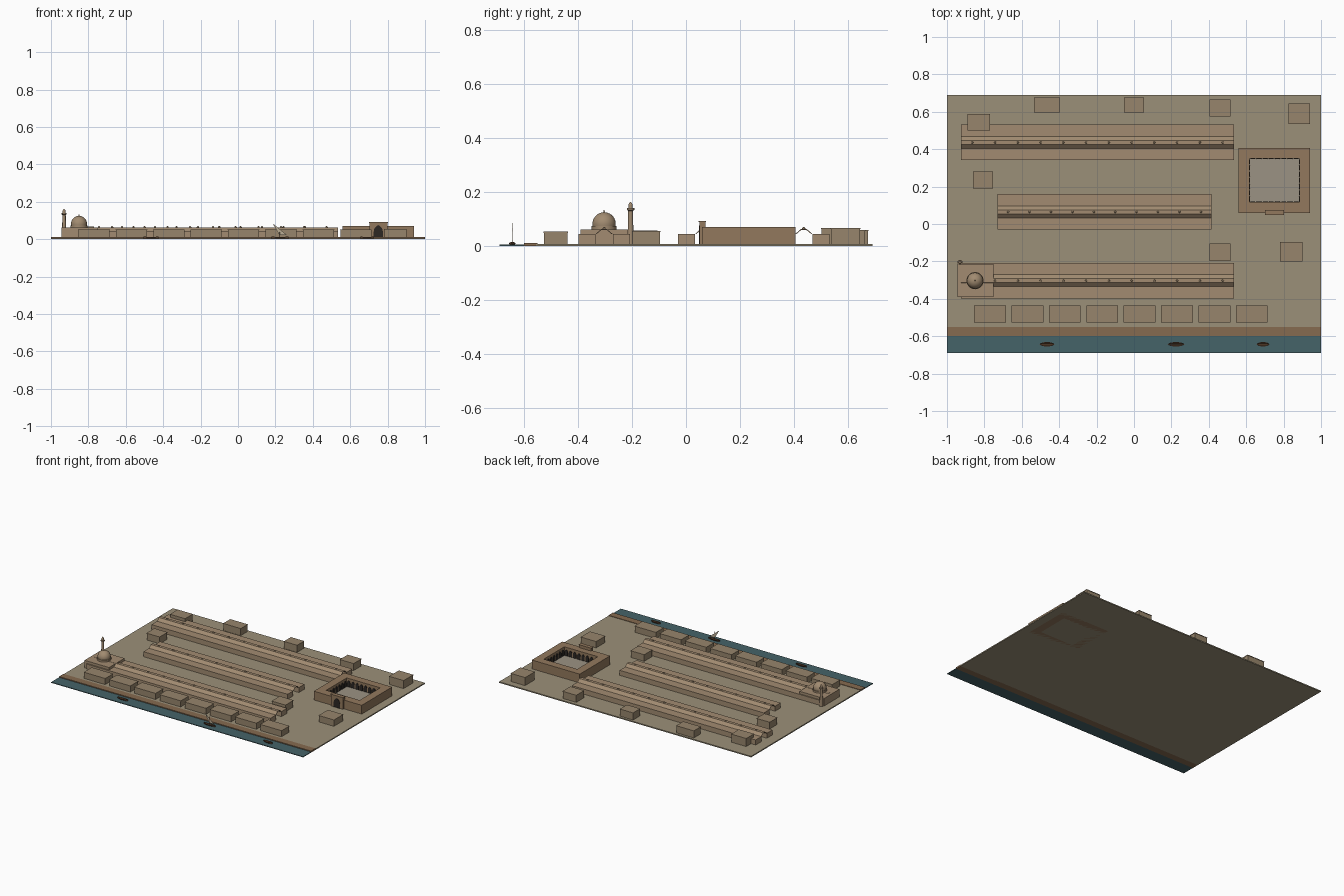
import bpy, bmesh, math
from mathutils import Vector

if "Cube" in bpy.data.objects:
    bpy.data.objects.remove(bpy.data.objects["Cube"])


def mat(name, r, g, b):
    m = bpy.data.materials.new(name)
    m.diffuse_color = (r, g, b, 1)
    m.use_nodes = True
    m.node_tree.nodes["Principled BSDF"].inputs["Base Color"].default_value = m.diffuse_color
    return m


EARTH = mat("earth", .33, .28, .19)
BRICK = mat("brick", .36, .26, .165)
HOUSE = mat("house_brick", .31, .235, .15)
INN = mat("inn_brick", .29, .19, .11)
QUAY = mat("quay_brick", .24, .145, .08)
WATER = mat("water", .06, .125, .14)
PAVING = mat("paving", .33, .29, .23)
DARK = mat("dark_opening", .025, .02, .017)
WOOD = mat("wood", .12, .06, .03)
CLOTH = mat("sail_cloth", .5, .42, .3)
G = .008  # ground level


def finish(name, bm, m, smooth=False):
    bmesh.ops.recalc_face_normals(bm, faces=bm.faces)
    me = bpy.data.meshes.new(name)
    bm.to_mesh(me)
    bm.free()
    me.materials.append(m)
    ob = bpy.data.objects.new(name, me)
    bpy.context.collection.objects.link(ob)
    if smooth:
        bpy.ops.object.select_all(action='DESELECT')
        ob.select_set(True)
        bpy.context.view_layer.objects.active = ob
        bpy.ops.object.shade_smooth_by_angle(angle=math.radians(35))
    return ob


def box(name, x0, x1, y0, y1, z0, z1, m):
    bm = bmesh.new()
    bmesh.ops.create_cube(bm, size=1)
    for v in bm.verts:
        v.co = ((x0 + x1) / 2 + v.co.x * (x1 - x0), (y0 + y1) / 2 + v.co.y * (y1 - y0),
                (z0 + z1) / 2 + v.co.z * (z1 - z0))
    return finish(name, bm, m)


def prism(name, pts, origin, u, v, w, m):
    # extrude a 2D outline (axes u, v) along w
    bm = bmesh.new()
    o, u, v = Vector(origin), Vector(u), Vector(v)
    f = bm.faces.new([bm.verts.new(o + u * a + v * b) for a, b in pts])
    r = bmesh.ops.extrude_face_region(bm, geom=[f])
    bmesh.ops.translate(bm, vec=w, verts=[e for e in r["geom"] if isinstance(e, bmesh.types.BMVert)])
    return finish(name, bm, m)


def lathe(name, prof, x, y, m, n=24):
    bm = bmesh.new()
    vs = [bm.verts.new((r, 0, z)) for r, z in prof]
    es = [bm.edges.new(p) for p in zip(vs, vs[1:])]
    bmesh.ops.spin(bm, geom=vs + es, cent=(0, 0, 0), axis=(0, 0, 1), angle=math.tau, steps=n)
    bmesh.ops.remove_doubles(bm, verts=bm.verts, dist=1e-5)
    bmesh.ops.translate(bm, vec=(x, y, 0), verts=bm.verts)
    return finish(name, bm, m, True)


def arch(w, h):
    # pointed arch outline
    a = w / 2
    s = h - w * .75
    return [(-a, 0), (a, 0), (a, s), (a * .85, s + a * .7), (a * .5, s + a * 1.15), (0, h),
            (-a * .5, s + a * 1.15), (-a * .85, s + a * .7), (-a, s)]


# ground, river and quay
box("ground", -1, 1, -.555, .69, 0, G, EARTH)
box("river", -1, 1, -.69, -.6, 0, .005, WATER)
box("quay", -1, 1, -.6, -.55, 0, .011, QUAY)

# covered market streets: shop rows, roof shell over the alley, roof lanterns
for x0, x1, yc in ((-.925, .535, .436), (-.73, .415, .065), (-.925, .535, -.303)):
    for s in (-1, 1):
        ya, yb = sorted((yc + s * .032, yc + s * .095))
        box("shop_row", x0, x1, ya, yb, G * .5, .044, BRICK)
    roof = [(-.032, .044), (-.011, .063), (.011, .063), (.032, .044), (.028, .044),
            (.010, .059), (-.010, .059), (-.028, .044)]
    prism("street_roof", roof, (x0, yc, 0), (0, 1, 0), (0, 0, 1), (x1 - x0, 0, 0), BRICK)
    n = round((x1 - x0) / .12)
    for i in range(n):
        lathe("roof_lantern", [(.006, .062), (.006, .066), (.004, .069), (0, .0705)],
              x0 + (i + .5) * (x1 - x0) / n, yc, BRICK, 8)

# flat-roofed houses: waterfront row and scattered ones
houses = [(-.855 + .2 * i, -.685 + .2 * i, -.527, -.437, .053) for i in range(8)]
houses += [(-.535, -.395, .595, .675, .06), (-.053, .053, .595, .675, .06), (.405, .515, .575, .665, .06),
           (.825, .94, .535, .645, .067), (-.89, -.77, .5, .588, .067), (-.86, -.755, .19, .28, .058),
           (.405, .515, -.197, -.105, .057), (.78, .902, -.2, -.095, .055)]
for x0, x1, y0, y1, h in houses:
    box("house", x0 + .002, x1 - .002, y0 + .002, y1 - .002, G * .5, h - .004, HOUSE)
    box("house_roof", x0, x1, y0, y1, h - .004, h, HOUSE)

# mosque: hall, portal, drum, dome and minaret
box("mosque_hall", -.945, -.75, -.39, -.215, G * .5, .062, BRICK)
dome = [(.046, .06), (.046, .074), (.042, .074)]
dome += [(.043 * math.cos(a), .082 + .043 * math.sin(a)) for a in [math.pi / 2 * i / 9 for i in range(9)]]
dome += [(.003, .125), (.002, .131), (0, .135)]
lathe("mosque_dome", dome, -.85, -.303, BRICK, 32)
lathe("minaret", [(0, .004), (.011, .004), (.009, .13), (.014, .134), (.014, .14), (.008, .14), (.0075, .152),
                  (.008, .152), (.005, .159), (0, .164)], -.93, -.205, BRICK, 16)

# inn around a courtyard
X0, X1, Y0, Y1, H = .56, .94, .06, .405, .071
A0, A1, B0, B1 = .618, .884, .117, .35
box("inn_front_wing", X0, X1, Y0, B0, 0, H, INN)
box("inn_back_wing", X0, X1, B1, Y1, 0, H, INN)
box("inn_left_wing", X0, A0, B0, B1, 0, H, INN)
box("inn_right_wing", A1, X1, B0, B1, 0, H, INN)
box("inn_courtyard", A0, A1, B0, B1, G, G + .003, PAVING)

# courtyard arcade of dark pointed arches
nx, ny, t = 8, 7, .003
for i in range(nx):
    x = A0 + (i + .5) * (A1 - A0) / nx
    for y, s in ((B0, 1), (B1, -1)):
        prism("court_arch", arch(.025, .048), (x, y, G), (1, 0, 0), (0, 0, 1), (0, s * t, 0), DARK)
for i in range(ny):
    y = B0 + (i + .5) * (B1 - B0) / ny
    for x, s in ((A0, 1), (A1, -1)):
        prism("court_arch", arch(.025, .048), (x, y, G), (0, 1, 0), (0, 0, 1), (s * t, 0, 0), DARK)

# inn gate
box("inn_gate", .703, .798, .05, .072, G * .5, .088, INN)
box("inn_gate_cap", .7, .801, .047, .074, .088, .093, INN)
prism("inn_gate_arch", arch(.05, .068), (.75, .05, G), (1, 0, 0), (0, 0, 1), (0, -.002, 0), DARK)


# boats on the river
def boat(x, y, L):
    bm = bmesh.new()
    rings = []
    for t in (-1, -.6, 0, .6, 1):
        w = .0125 * (1 - abs(t) ** 2.2) + .0008
        z = .011 + .005 * t * t
        pts = [(-w, z), (-w * .6, .004), (w * .6, .004), (w, z), (w * .75, z), (w * .4, .007), (-w * .4, .007), (-w * .75, z)]
        rings.append([bm.verts.new((x + t * L / 2, y + a, b)) for a, b in pts])
    for p, q in zip(rings, rings[1:]):
        for i in range(8):
            j = (i + 1) % 8
            bm.faces.new((p[i], p[j], q[j], q[i]))
    bm.faces.new(rings[0])
    bm.faces.new(rings[-1])
    finish("boat_hull", bm, WOOD)


boat(-.465, -.643, .08)
boat(.225, -.643, .09)
boat(.69, -.643, .07)
lathe("boat_mast", [(0, .005), (.0015, .005), (.001, .066), (0, .066)], .222, -.643, WOOD, 8)
prism("boat_sail", [(.185, .085), (.262, .022), (.222, .022)], (0, -.643, 0), (1, 0, 0), (0, 0, 1), (0, .001, 0), CLOTH)
